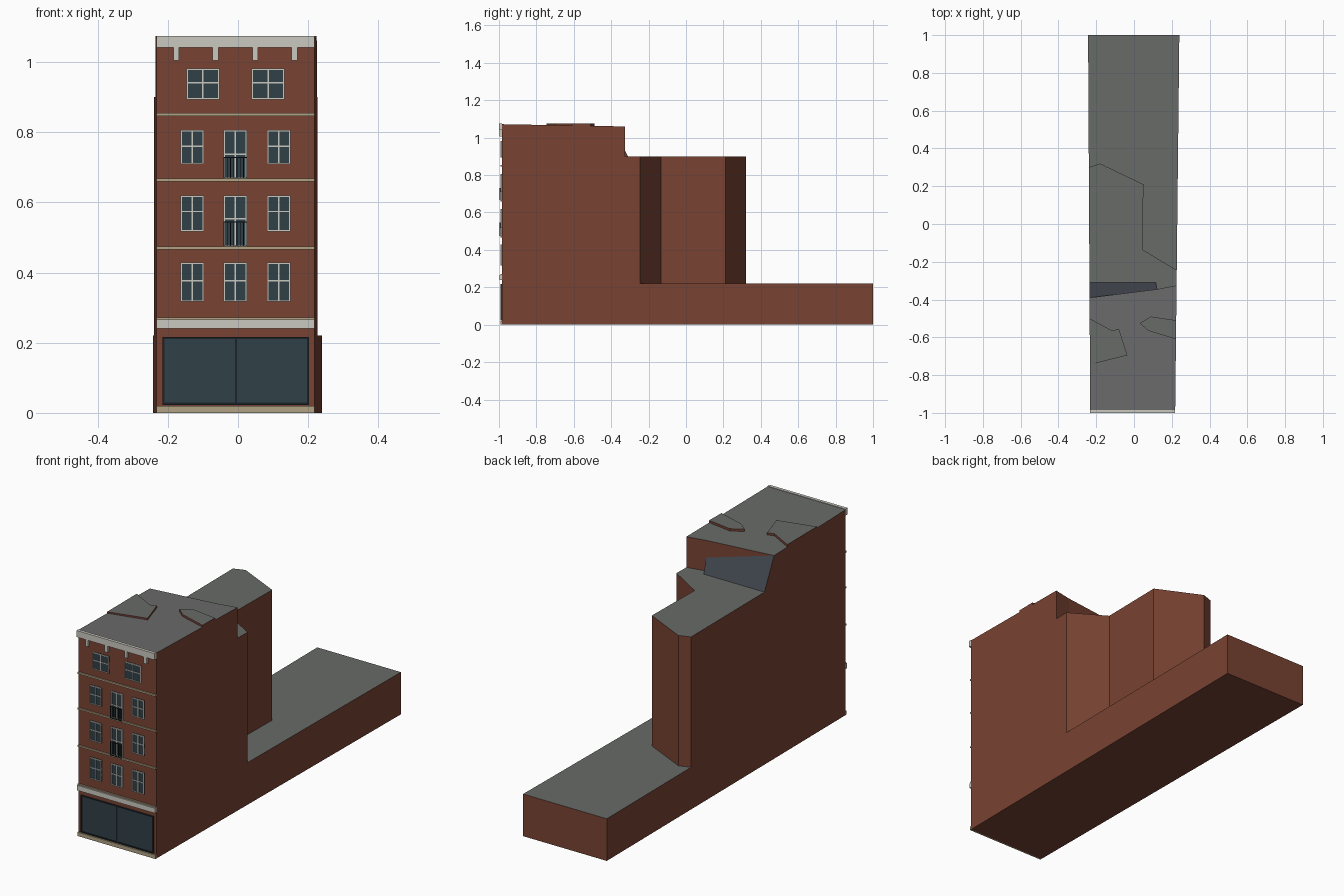
import bpy, bmesh
from mathutils import Vector

if "Cube" in bpy.data.objects:
    bpy.data.objects.remove(bpy.data.objects["Cube"])


def material(name, rgb):
    m = bpy.data.materials.new(name)
    m.diffuse_color = (*rgb, 1)
    m.use_nodes = True
    m.node_tree.nodes["Principled BSDF"].inputs["Base Color"].default_value = m.diffuse_color
    return m


BRICK = material("brick", (0.19, 0.056, 0.032))
ROOF = material("roof", (0.14, 0.145, 0.14))
SLATE = material("slate", (0.055, 0.065, 0.08))
WHITE = material("white_trim", (0.60, 0.59, 0.53))
TAN = material("tan_stone", (0.44, 0.36, 0.23))
GLASS = material("glass", (0.03, 0.05, 0.062))
DARK = material("dark_metal", (0.012, 0.016, 0.02))

FRONT = -0.984


def xl(y):
    return -0.2375 - 0.0055 * y


def xr(y):
    return 0.229 + 0.011 * y


def left(y):
    return (xl(y), y)


def right(y):
    return (xr(y), y)


class Part:
    """Collects faces and boxes into one named mesh."""

    def __init__(self, name, *mats):
        self.name, self.mats, self.bm = name, mats, bmesh.new()

    def face(self, pts, mat=0):
        f = self.bm.faces.new([self.bm.verts.new(p) for p in pts])
        f.material_index = mat

    def walls(self, path, z0, z1):
        # counter-clockwise path, outside on its right
        for a, b in zip(path, path[1:]):
            self.face([(*a, z0), (*b, z0), (*b, z1(b[1])), (*a, z1(a[1]))])

    def cap(self, path, z, mat=1):
        self.face([(*p, z(p[1])) for p in path], mat)

    def box(self, x0, x1, z0, z1, depth, back=FRONT):
        r = bmesh.ops.create_cube(self.bm, size=1)
        for v in r["verts"]:
            v.co = Vector((x0 if v.co.x < 0 else x1,
                           back - depth if v.co.y < 0 else back,
                           z0 if v.co.z < 0 else z1))

    def done(self):
        bmesh.ops.remove_doubles(self.bm, verts=self.bm.verts, dist=1e-5) \
            if len(self.mats) > 1 else None
        me = bpy.data.meshes.new(self.name)
        self.bm.to_mesh(me)
        self.bm.free()
        for m in self.mats:
            me.materials.append(m)
        bpy.context.collection.objects.link(bpy.data.objects.new(self.name, me))


H0, H1 = 0.22, 0.90
ground = lambda y: H0
mid = lambda y: H1
roof = lambda y: 1.06 + 0.012 * max(0, (-0.39 - y)) / 0.594

# Ground floor: full-depth base with the roof that is left uncovered
wing = [right(-0.245), (0.045, -0.135), (0.05, 0.21), (-0.18, 0.32), left(0.30)]
base = [left(FRONT), right(FRONT), right(1), left(1)]
p = Part("ground_floor", BRICK, ROOF)
p.walls(base + base[:1], 0, ground)
p.face([(*q, 0) for q in reversed(base)])
p.cap([right(1), left(1)] + wing[::-1], ground)
p.done()

# Rear wing: angled plan, lower flat roof
tl, tr, joint = left(-0.39), right(-0.325), (0.125, -0.345)
p = Part("rear_wing", BRICK, ROOF)
p.walls([tr] + wing + [tl], H0, mid)
p.cap([tr] + wing + [left(-0.31), (0.115, -0.31), joint], mid)
p.done()

# Front tower: walls, roof and exposed back wall
p = Part("front_tower", BRICK, ROOF)
p.walls([tl, left(FRONT), right(FRONT), tr], H0, roof)
p.walls([tr, joint], H1, roof)
p.face([(*joint, 0.97), (*tl, 1.06), (*joint, 1.06)])
p.cap([left(FRONT), right(FRONT), tr, joint, tl], roof)
p.done()

# Slate slope between tower and wing
p = Part("slate_slope", BRICK, SLATE)
a, b = left(-0.31), (0.115, -0.31)
p.face([(*a, H1), (*tl, 1.06), (*joint, 0.97), (*b, H1)][::-1], 1)
p.face([(*joint, H1), (*b, H1), (*joint, 0.97)])
p.face([(*a, H1), (*tl, H1), (*tl, 1.06)])
p.done()

# Raised roof plates
plates = {
    "roof_plate_left": [left(-0.745), (-0.035, -0.695), (-0.08, -0.555),
                        (-0.115, -0.565), left(-0.5)],
    "roof_plate_right": [right(-0.61), right(-0.51), (0.09, -0.49),
                         (0.03, -0.525), (0.075, -0.565)],
}
for name, path in plates.items():
    p = Part(name, BRICK, ROOF)
    p.walls(path + path[:1], 1.06, lambda y: 1.075)
    p.cap(path, lambda y: 1.075)
    p.done()

X0, X1 = xl(FRONT), xr(FRONT)


def strip(name, mat, z0, z1, depth):
    p = Part(name, mat)
    p.box(X0, X1, z0, z1, depth)
    p.done()


# Cornice with brackets, stone bands, frieze and plinth
p = Part("cornice", WHITE)
p.box(X0, X1, 1.041, 1.075, 0.016)
for x in (-0.176, -0.064, 0.049, 0.161):
    p.box(x - 0.008, x + 0.008, 1.005, 1.041, 0.012)
p.done()
for i, (z0, z1) in enumerate([(0.266, 0.272), (0.466, 0.474), (0.66, 0.668), (0.846, 0.855)]):
    strip(f"stone_band_{i + 1}", TAN, z0, z1, 0.007)
strip("shop_frieze", WHITE, 0.24, 0.266, 0.012)
strip("plinth", TAN, 0, 0.02, 0.008)


def window(name, x0, x1, z0, z1, bar_z=None, frame=WHITE, t=0.004):
    g = Part(name + "_glass", GLASS)
    g.box(x0, x1, z0, z1, 0.003)
    g.done()
    f = Part(name + "_frame", frame)
    xm = (x0 + x1) / 2
    for x in (x0, xm - t / 2, x1 - t):
        f.box(x, x + t, z0, z1, 0.007)
    for z in [z0, z1 - t] + ([bar_z - t / 2] if bar_z else []):
        f.box(x0, x1, z, z + t, 0.0068)
    f.done()


def railing(name, x0, x1, z0, z1):
    p = Part(name, DARK)
    for z in (z0, z1 - 0.003):
        p.box(x0, x1, z, z + 0.003, 0.005, FRONT - 0.008)
    for i in range(8):
        x = x0 + (x1 - x0 - 0.002) * i / 7
        p.box(x, x + 0.002, z0, z1, 0.003, FRONT - 0.009)
    p.done()


# Floors: side window bottom, top, bar; centre bottom, bar; railing top
floors = [(0.317, 0.429, 0.377, 0.317, 0.377, None),
          (0.517, 0.620, 0.574, 0.474, 0.554, 0.546),
          (0.709, 0.806, 0.760, 0.668, 0.737, 0.730)]
for i, (z0, z1, bar, c0, cbar, rail) in enumerate(floors, 1):
    window(f"window_{i}_left", -0.164, -0.097, z0, z1, bar)
    window(f"window_{i}_right", 0.083, 0.150, z0, z1, bar)
    window(f"window_{i}_centre", -0.041, 0.026, c0, z1, cbar)
    if rail:
        railing(f"balcony_railing_{i}", -0.041, 0.026, c0, rail)
window("top_window_left", -0.147, -0.053, 0.893, 0.982, 0.941)
window("top_window_right", 0.039, 0.133, 0.893, 0.982, 0.941)

# Shop front
window("shop_front", -0.215, 0.203, 0.023, 0.217, None, DARK, 0.006)
